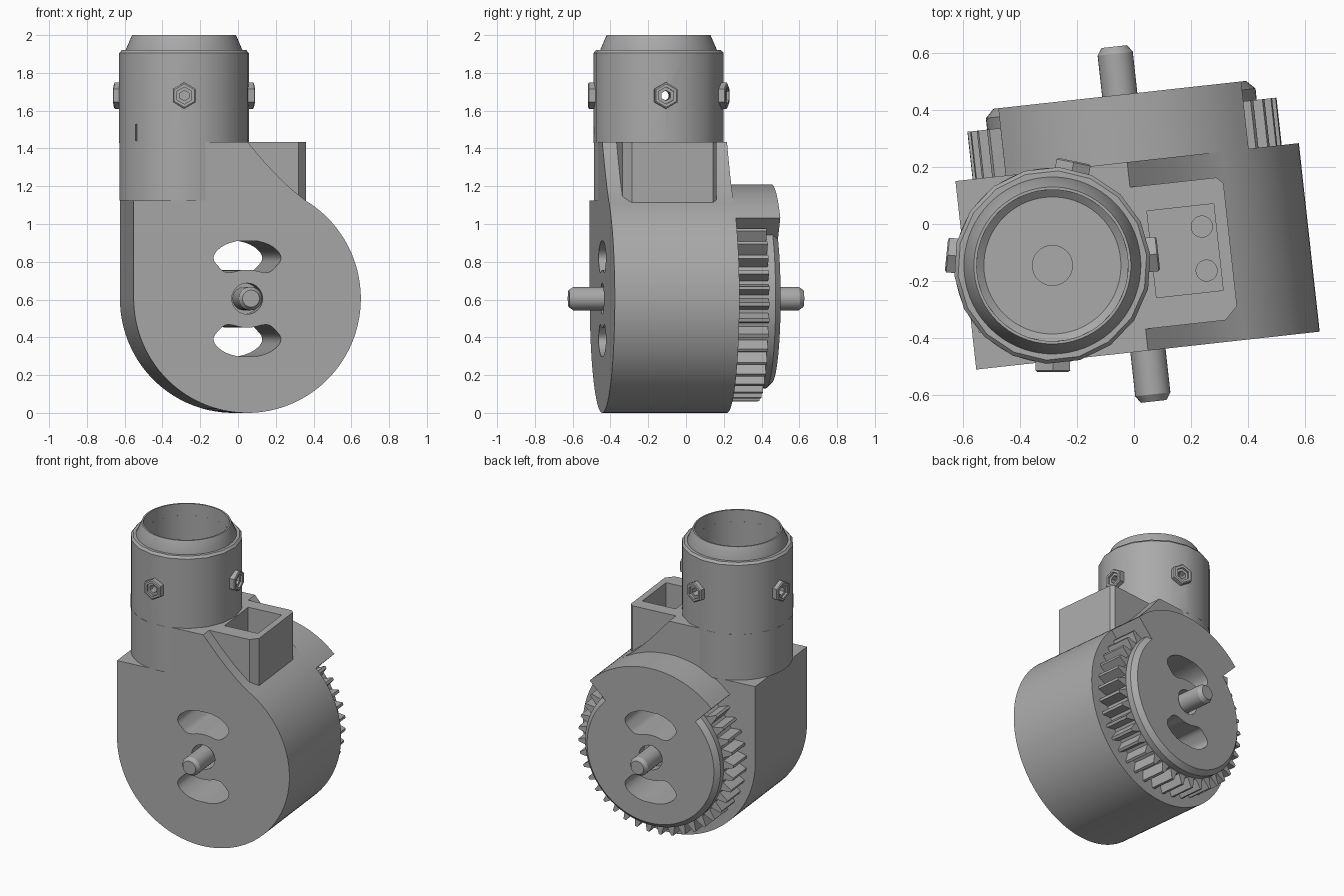
import bpy, bmesh
from math import sin, cos, pi, radians, copysign
from mathutils import Matrix, Vector

if "Cube" in bpy.data.objects:
    bpy.data.objects.remove(bpy.data.objects["Cube"], do_unlink=True)

grey = bpy.data.materials.new("plain_grey")
grey.use_nodes = True
COLOUR = (0.4, 0.4, 0.4, 1)
grey.diffuse_color = COLOUR
grey.node_tree.nodes["Principled BSDF"].inputs["Base Color"].default_value = COLOUR

TURN = Matrix.Rotation(radians(6.3), 4, 'Z')      # whole unit sits slightly turned
HUB_Z, R = 0.605, 0.605
FRONT, BACK, REAR = -0.446, 0.218, 0.455
TUBE = Vector((-0.3, -0.113, 0))
ALONG_Y = Matrix.Translation((0, 0, HUB_Z)) @ Matrix.Rotation(-pi / 2, 4, 'X')
ALONG_Z = Matrix.Translation(TUBE)
parts, cutters = [], []


def finish(bm, name, cutter=False):
    bmesh.ops.recalc_face_normals(bm, faces=bm.faces)
    bm.transform(TURN)
    mesh = bpy.data.meshes.new(name)
    bm.to_mesh(mesh)
    bm.free()
    mesh.materials.append(grey)
    ob = bpy.data.objects.new(name, mesh)
    bpy.context.scene.collection.objects.link(ob)
    ob.hide_render = cutter
    (cutters if cutter else parts).append(ob)
    return ob


def prism(name, pts, lo, hi, upright=False, cutter=False):
    """Extrude an outline: along z if upright (x, y points), else along y (x, z points)."""
    bm = bmesh.new()
    place = (lambda p, d: (p[0], p[1], d)) if upright else (lambda p, d: (p[0], d, p[1]))
    a = [bm.verts.new(place(p, lo)) for p in pts]
    b = [bm.verts.new(place(p, hi)) for p in pts]
    bm.faces.new(a)
    bm.faces.new(b)
    for i in range(len(a)):
        bm.faces.new((a[i - 1], a[i], b[i], b[i - 1]))
    return finish(bm, name, cutter)


def lathe(name, profile, matrix, steps=64, closed=False, cutter=False):
    """Spin (radius, height) points about z, then place with the matrix."""
    bm = bmesh.new()
    v = [bm.verts.new((r, 0, h)) for r, h in profile]
    e = [bm.edges.new(p) for p in zip(v, v[1:])]
    if closed:
        e.append(bm.edges.new((v[-1], v[0])))
    bmesh.ops.spin(bm, geom=v + e, axis=(0, 0, 1), cent=(0, 0, 0), angle=2 * pi, steps=steps)
    bmesh.ops.remove_doubles(bm, verts=bm.verts, dist=1e-4)
    bm.transform(matrix)
    return finish(bm, name, cutter)


def rod(r, lo, hi):
    return [(0, lo), (r, lo), (r, hi), (0, hi)]


def polar(r, deg):
    return r * cos(radians(deg)), HUB_Z + r * sin(radians(deg))


def rect(x0, x1, y0, y1):
    return [(x0, y0), (x1, y0), (x1, y1), (x0, y1)]


def cut(ob, tools):
    for t in tools:
        m = ob.modifiers.new("cut", 'BOOLEAN')
        m.operation, m.solver, m.object = 'DIFFERENCE', 'EXACT', t
    mesh = bpy.data.meshes.new_from_object(ob.evaluated_get(bpy.context.evaluated_depsgraph_get()))
    ob.modifiers.clear()
    ob.data = mesh


# Drum-shaped housing with a stepped shoulder and a curved ramp
outline = [polar(R, 59 - 239 * i / 80) for i in range(81)]
outline += [(-R, 1.125), (-0.3, 1.125), (-0.3, 1.435), (0, 1.435),
            (0.09, 1.33), (0.17, 1.245), (0.24, 1.18)]
housing = prism("housing", outline, FRONT, BACK)

# Open box beside the neck
c = 0.045
box = prism("side_box", [(-0.05, -0.37), (0.327 - c, -0.37), (0.327, -0.37 + c),
                         (0.327, 0.13 - c / 2), (0.327 - c / 2, 0.13), (-0.05, 0.13)],
            1.05, 1.435, upright=True)

# Ratchet gear, rear disc and the guard over the top of the gear
teeth = 40
rim = []
for i in range(teeth):
    for f, r in ((0, 0.48), (0.25, 0.48), (0.55, 0.545), (0.75, 0.545)):
        rim.append(polar(r, 360 * (i + f) / teeth))
gear = prism("gear", rim, BACK - 0.02, 0.385)
disc = lathe("rear_disc", [(0, 0.37), (0.475, 0.37), (0.475, 0.425), (0.445, REAR), (0, REAR)], ALONG_Y, 96)
arc = [45 + 90 * i / 24 for i in range(25)]
prism("gear_guard", [polar(R, a) for a in arc] + [polar(0.43, a) for a in reversed(arc)],
      BACK - 0.02, REAR)

# Axle
lathe("axle", [(0, -0.625), (0.045, -0.625), (0.062, -0.6), (0.062, 0.6), (0.045, 0.625), (0, 0.625)],
      ALONG_Y, 32)

# Neck: collar, faceted sleeve and lined socket
lathe("collar", rod(0.342, 1.125, 1.435), ALONG_Z, 72)
sleeve = lathe("sleeve", [(0.268, 1.43), (0.345, 1.43), (0.345, 1.905), (0.332, 1.92), (0.268, 1.92)],
               ALONG_Z, 18, closed=True)
socket = lathe("socket", [(0, 1.40), (0.3, 1.40), (0.312, 1.915), (0.275, 2.0), (0.265, 2.0), (0.265, 1.47),
                          (0.24, 1.45), (0.07, 1.45), (0.07, 1.435), (0.022, 1.435), (0.022, 1.41), (0, 1.41)],
               ALONG_Z, 72)

# Hexagonal nuts around the sleeve, with screw holes
screw_holes = []
for i, deg in enumerate((0, 72, 168, 264)):
    m = (Matrix.Translation(TUBE + Vector((0, 0, 1.68))) @ Matrix.Rotation(radians(deg), 4, 'Z')
         @ Matrix.Rotation(pi / 2, 4, 'Y'))
    lathe(f"nut_{i + 1}", [(0.07, 0.32), (0.07, 0.368), (0.062, 0.373), (0.045, 0.373),
                           (0.045, 0.358), (0.027, 0.358), (0.027, 0.32)], m, 6, closed=True)
    screw_holes.append(lathe("screw_hole_cutter", rod(0.027, 0.2, 0.4), m, 20, cutter=True))

# Index line on the sleeve
bm = bmesh.new()
bmesh.ops.create_cube(bm, size=1, matrix=Matrix.Translation(TUBE) @ Matrix.Rotation(radians(216), 4, 'Z')
                      @ Matrix.Translation((0.343, 0, 1.485)) @ Matrix.Diagonal((0.008, 0.01, 0.09, 1)))
finish(bm, "index_line")

# Rounded crescent windows above and below the axle
windows = []
for side in (90, 270):
    pts = []
    for i in range(48):
        t = 2 * pi * (i + 0.5) / 48
        u, w = (copysign(abs(f) ** 0.55, f) for f in (cos(t), sin(t)))
        pts.append(polar(0.232 + 0.078 * w, side + 42 * u))
    windows.append(prism("window_cutter", pts, -0.7, 0.7, cutter=True))
front_bore = lathe("front_bore_cutter", rod(0.082, -0.6, -0.3), ALONG_Y, 32, cutter=True)
rear_bore = lathe("rear_bore_cutter", rod(0.082, 0.39, 0.6), ALONG_Y, 32, cutter=True)

# Pocket in the box with two screw holes in its floor
pocket = prism("pocket_cutter", rect(0.05, 0.285, -0.265, 0.04), 1.25, 1.6, upright=True, cutter=True)
pins = [lathe("pin_cutter", rod(0.037, 1.15, 1.35), Matrix.Translation((0.235, y, 0)), 24, cutter=True)
        for y in (-0.19, -0.035)]

cut(housing, windows + [front_bore, pocket] + pins)
cut(box, [pocket] + pins)
cut(gear, windows)
cut(disc, windows + [rear_bore])
cut(sleeve, screw_holes)
cut(socket, screw_holes)
for tool in cutters:
    bpy.data.objects.remove(tool, do_unlink=True)

# Smooth the round surfaces, keep the corners crisp
bpy.ops.object.select_all(action='DESELECT')
for ob in parts:
    ob.select_set(True)
bpy.context.view_layer.objects.active = housing
bpy.ops.object.shade_smooth_by_angle(angle=radians(25))
